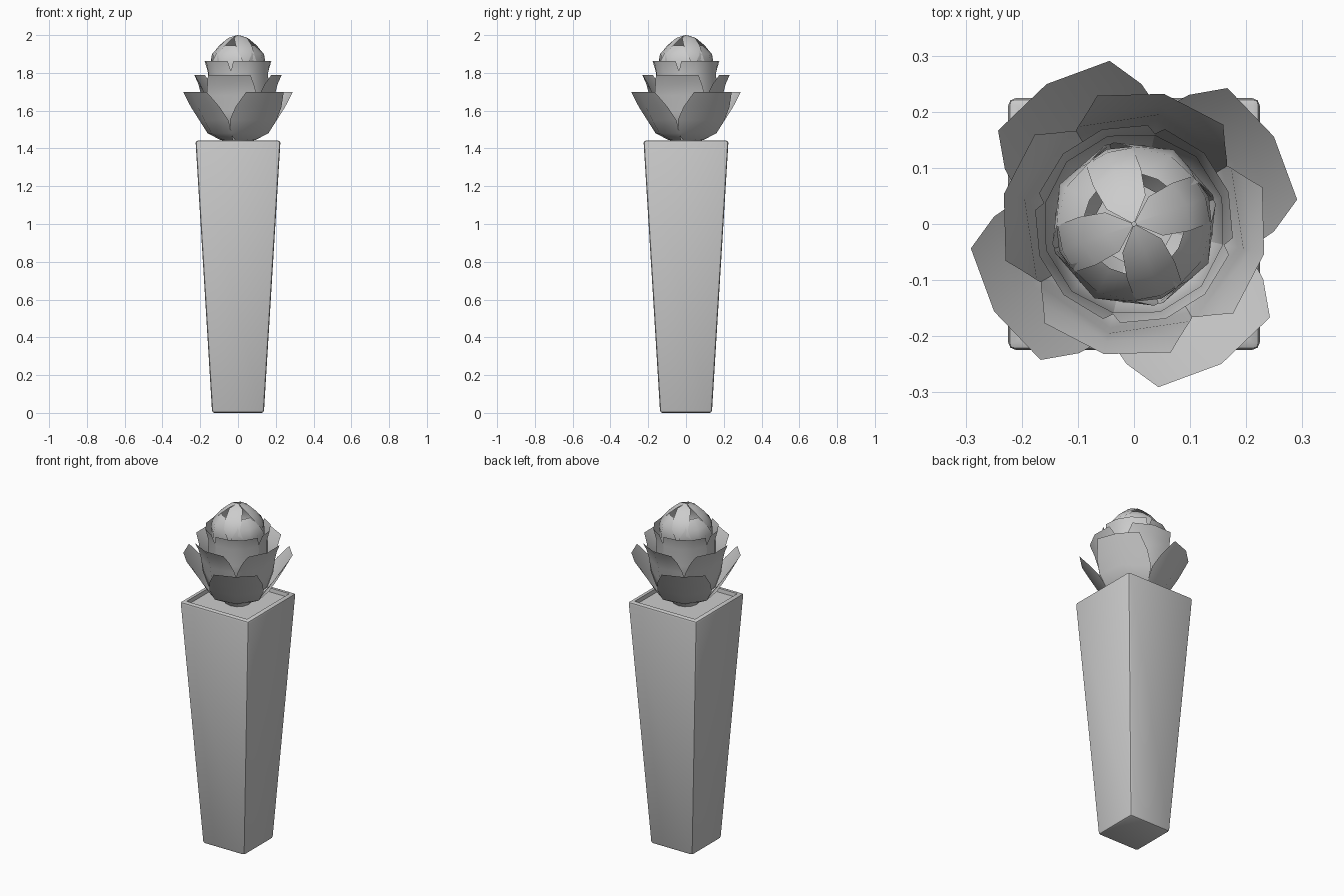
import bpy, bmesh
from math import sin, cos, radians

if "Cube" in bpy.data.objects:
    bpy.data.objects.remove(bpy.data.objects["Cube"])


def finish(name, bm, angle=40):
    me = bpy.data.meshes.new(name)
    bm.to_mesh(me)
    bm.free()
    ob = bpy.data.objects.new(name, me)
    bpy.context.collection.objects.link(ob)
    bpy.ops.object.select_all(action='DESELECT')
    ob.select_set(True)
    bpy.context.view_layer.objects.active = ob
    bpy.ops.object.shade_smooth_by_angle(angle=radians(angle))
    return ob


def petal_ring(name, centre, rows, segs=2, count=4):
    """Ring of petals; each row is (radius, z, half angle in degrees)."""
    bm = bmesh.new()
    for k in range(count):
        mid = centre + 360 / count * k
        grid = []
        for r, z, half in rows:
            row = []
            for i in range(segs + 1):
                a = radians(mid + half * (2 * i / segs - 1))
                row.append(bm.verts.new((r * cos(a), r * sin(a), z)))
            grid.append(row)
        for lo, hi in zip(grid, grid[1:]):
            for i in range(segs):
                bm.faces.new((lo[i], lo[i + 1], hi[i + 1], hi[i]))
    return finish(name, bm, 60)


# Tapered square planter with softened edges and a recessed top
bm = bmesh.new()
bmesh.ops.create_cube(bm, size=2)
for v in bm.verts:
    top = v.co.z > 0
    h = 0.225 if top else 0.137
    v.co = (v.co.x * h, v.co.y * h, 1.442 if top else 0)
bmesh.ops.bevel(bm, geom=bm.edges[:], offset=0.013, segments=2,
                profile=0.5, affect='EDGES')
bm.normal_update()
top = max(bm.faces, key=lambda f: f.calc_center_median().z * 10 + f.calc_area())
bmesh.ops.inset_region(bm, faces=[top], thickness=0.02)
bmesh.ops.inset_region(bm, faces=[top], thickness=0.004, depth=-0.022)
finish("planter", bm)

# Short stem under the flower
bm = bmesh.new()
bmesh.ops.create_cone(bm, cap_ends=True, segments=12, radius1=0.07, radius2=0.1, depth=0.05)
bmesh.ops.translate(bm, verts=bm.verts, vec=(0, 0, 1.442))
finish("stem", bm)

# Open outer petals
petal_ring("outer_petals", 32, [
    (0.095, 1.445, 42), (0.165, 1.48, 46), (0.21, 1.55, 44),
    (0.25, 1.62, 35), (0.294, 1.70, 23.5)])

# Middle cup of petals
petal_ring("middle_petals", 77, [
    (0.08, 1.45, 46), (0.16, 1.51, 48), (0.19, 1.60, 48),
    (0.20, 1.68, 43), (0.215, 1.74, 36), (0.238, 1.79, 29)])

# Upright inner cup
petal_ring("inner_petals", 32, [
    (0.07, 1.48, 46), (0.145, 1.58, 47), (0.165, 1.70, 47),
    (0.163, 1.80, 46), (0.178, 1.862, 40)], segs=3)

# Petals starting to close around the bud
petal_ring("bud_outer_petals", 62, [
    (0.12, 1.65, 45), (0.148, 1.77, 46), (0.15, 1.85, 42),
    (0.138, 1.90, 30), (0.09, 1.945, 20)])

# Closed strips folding over the crown
petal_ring("bud_crown_petals", 20, [
    (0.12, 1.70, 34), (0.142, 1.84, 28), (0.136, 1.90, 19), (0.10, 1.945, 27),
    (0.055, 1.985, 42), (0.004, 2.0, 45)])
